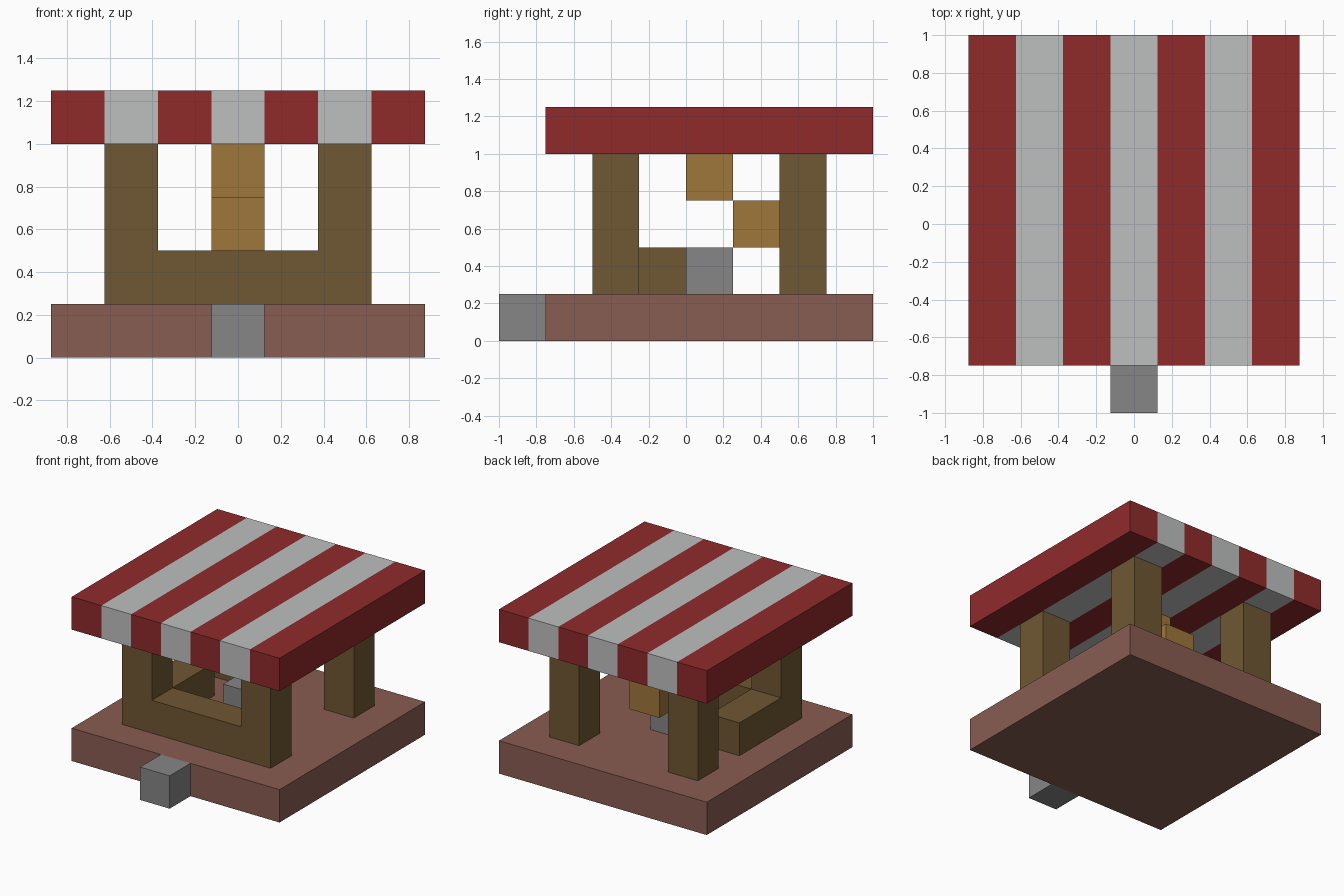
import bpy
import bmesh
from mathutils import Vector

cube = bpy.data.objects.get("Cube")
if cube:
    bpy.data.objects.remove(cube, do_unlink=True)

U = 0.25  # every part sits on a grid of this block size


def linear(c):
    c /= 255
    return c / 12.92 if c <= 0.04045 else ((c + 0.055) / 1.055) ** 2.4


def material(name, r, g, b):
    colour = (linear(r), linear(g), linear(b), 1)
    m = bpy.data.materials.new(name)
    m.use_nodes = True
    m.diffuse_color = colour
    m.node_tree.nodes["Principled BSDF"].inputs["Base Color"].default_value = colour
    return m


RED = material("red", 144, 42, 43)
WHITE = material("off white", 190, 192, 191)
DARK_WOOD = material("dark wood", 112, 87, 51)
LIGHT_WOOD = material("light wood", 159, 119, 59)
CLAY = material("clay", 137, 93, 82)
STONE = material("stone", 135, 134, 134)


def finish(name, bm, *mats):
    bmesh.ops.recalc_face_normals(bm, faces=bm.faces)
    mesh = bpy.data.meshes.new(name)
    bm.to_mesh(mesh)
    bm.free()
    for m in mats:
        mesh.materials.append(m)
    obj = bpy.data.objects.new(name, mesh)
    bpy.context.collection.objects.link(obj)
    return obj


def box_mesh(low, high):
    """Box between two corners given in blocks."""
    low, high = Vector(low) * U, Vector(high) * U
    bm = bmesh.new()
    bmesh.ops.create_cube(bm, size=1)
    bmesh.ops.scale(bm, vec=high - low, verts=bm.verts)
    bmesh.ops.translate(bm, vec=(low + high) / 2, verts=bm.verts)
    return bm


def box(name, low, high, mat):
    return finish(name, box_mesh(low, high), mat)


# Floor slab and front step
box("floor_slab", (-3.5, -3, 0), (3.5, 4, 1), CLAY)
box("front_step", (-0.5, -4, 0), (0.5, -3, 1), STONE)

# Front frame: two posts joined by a low counter, as one U-shaped profile
half = [(1.5, 4), (2.5, 4), (2.5, 1)]
outline = [(1.5, 2)] + half
outline += [(-x, z) for x, z in reversed(outline)]
bm = bmesh.new()
face = bm.faces.new([bm.verts.new((x * U, -2 * U, z * U)) for x, z in outline])
extruded = bmesh.ops.extrude_face_region(bm, geom=[face], use_keep_orig=True)
moved = [v for v in extruded["geom"] if isinstance(v, bmesh.types.BMVert)]
bmesh.ops.translate(bm, vec=(0, U, 0), verts=moved)
finish("front_posts_and_counter", bm, DARK_WOOD)

# Counter arm running back along one side
box("counter_arm", (-2.5, -1, 1), (-1.5, 1, 2), DARK_WOOD)

# Back posts
for side, x in (("left", 1.5), ("right", -2.5)):
    box("back_post_" + side, (x, 2, 1), (x + 1, 3, 4), DARK_WOOD)

# Stone block inside, with a wooden block behind it and one hung from the roof
box("stone_block", (-0.5, 0, 1), (0.5, 1, 2), STONE)
box("back_wood_block", (-0.5, 1, 2), (0.5, 2, 3), LIGHT_WOOD)
box("hanging_wood_block", (-0.5, 0, 3), (0.5, 1, 4), LIGHT_WOOD)

# Striped roof: one slab cut across x, alternate strips coloured
bm = box_mesh((-3.5, -3, 4), (3.5, 4, 5))
for i in range(1, 7):
    bmesh.ops.bisect_plane(bm, geom=bm.verts[:] + bm.edges[:] + bm.faces[:],
                           plane_co=((i - 3.5) * U, 0, 0), plane_no=(1, 0, 0))
for f in bm.faces:
    x = f.calc_center_median().x
    strip = min(6, max(0, int(x / U + 3.5)))
    f.material_index = strip % 2
finish("striped_roof", bm, RED, WHITE)
